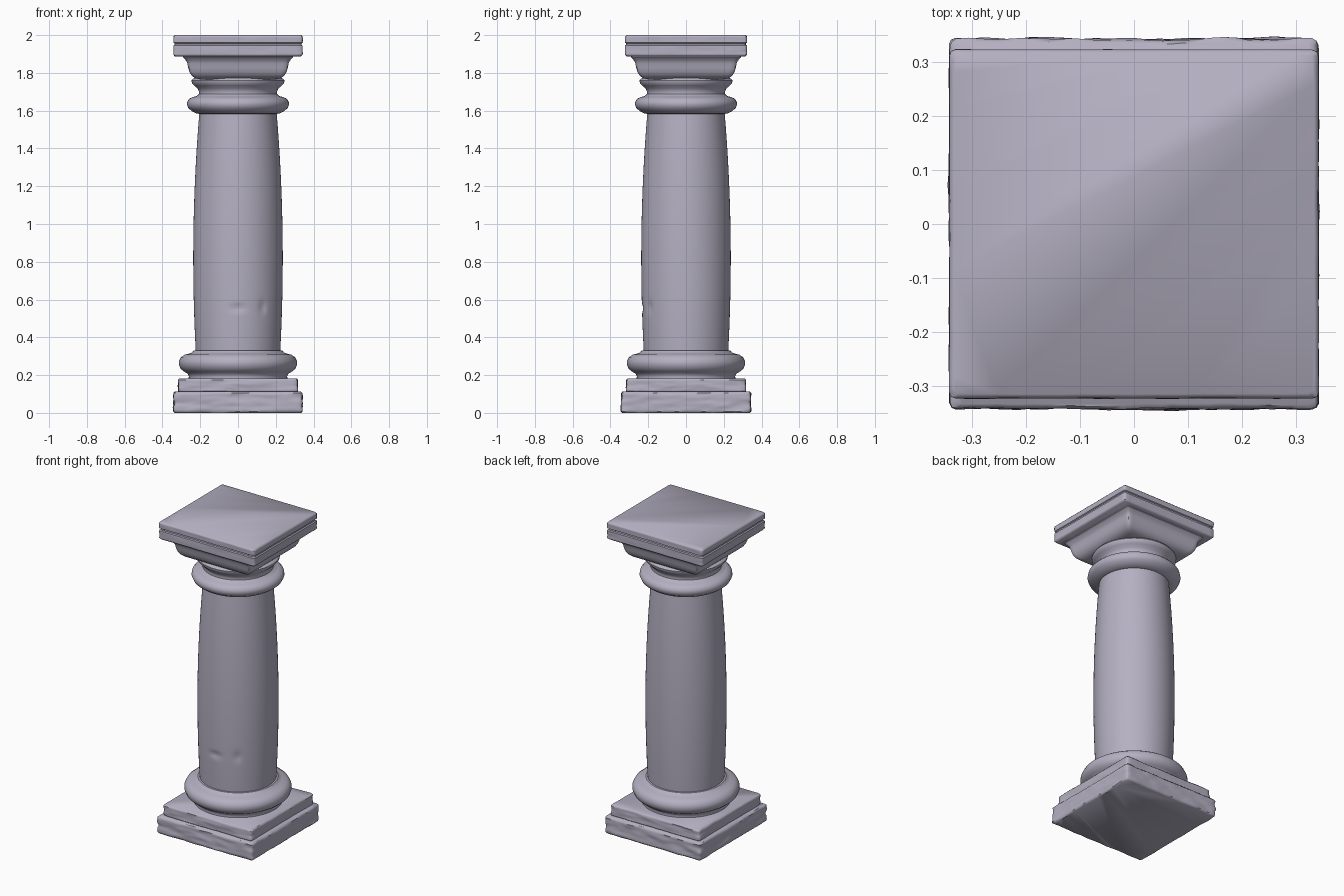
import bpy, math
from mathutils import Vector, noise

cube = bpy.data.objects.get("Cube")
if cube:
    bpy.data.objects.remove(cube, do_unlink=True)

STONE = (0.46, 0.435, 0.54, 1.0)
stone = bpy.data.materials.new("pale lilac stone")
stone.use_nodes = True
stone.diffuse_color = STONE
bsdf = stone.node_tree.nodes["Principled BSDF"]
bsdf.inputs["Base Color"].default_value = STONE
bsdf.inputs["Roughness"].default_value = 0.9


def skin(name, rings, angle=40):
    """Join equal-length rings of points into a closed, smooth-shaded solid."""
    n = len(rings[0])
    verts = [p for ring in rings for p in ring]
    faces = [(k * n + i, k * n + (i + 1) % n, (k + 1) * n + (i + 1) % n, (k + 1) * n + i)
             for k in range(len(rings) - 1) for i in range(n)]
    faces += [tuple(reversed(range(n))), tuple(range(len(verts) - n, len(verts)))]
    mesh = bpy.data.meshes.new(name)
    mesh.from_pydata(verts, [], faces)
    mesh.materials.append(stone)
    obj = bpy.data.objects.new(name, mesh)
    bpy.context.collection.objects.link(obj)
    bpy.ops.object.select_all(action="DESELECT")
    obj.select_set(True)
    bpy.context.view_layer.objects.active = obj
    bpy.ops.object.shade_smooth_by_angle(angle=math.radians(angle))
    return obj


def circle(r, z, n=96):
    return [(r * math.cos(math.tau * i / n), r * math.sin(math.tau * i / n), z)
            for i in range(n)]


def lathe(name, profile):
    return skin(name, [circle(r, z) for r, z in profile])


def square(hx, hy, z, corner=0.012, n=28, wear=0.0):
    """Rounded rectangle ring; wear pushes the sides in and out."""
    ring = []
    for k in range(4):
        a, b = (hx, hy) if k % 2 == 0 else (hy, hx)
        side = [(a, (2 * i / n - 1) * (b - corner)) for i in range(n + 1)]
        side.append((a - corner * 0.293, b - corner * 0.293))
        for x, y in side:
            for _ in range(k):
                x, y = -y, x
            p = Vector((x * 9, y * 9, z * 30))
            push = 1 + wear * (noise.noise(p) + 0.5 * noise.noise(p * 2.3))
            ring.append((x * push, y * push, z))
    return ring


def slab(name, hx, hy, z0, z1, wear=0.0, groove=None, edge=0.008, steps=10):
    """Worn square block with softened edges and an optional carved groove."""
    rings = [square(hx - edge, hy - edge, z0, wear=wear)]
    for i in range(steps + 1):
        z = z0 + edge + (z1 - z0 - 2 * edge) * i / steps
        cut = 0.007 if groove and abs(z - groove) < 0.005 else 0
        rings.append(square(hx - cut, hy - cut, z, wear=wear))
    rings.append(square(hx - edge, hy - edge, z1, wear=wear))
    return skin(name, rings, 50)


# Stepped square base
slab("lower_plinth", 0.340, 0.342, 0.0, 0.112, wear=0.018)
slab("upper_plinth", 0.316, 0.316, 0.108, 0.183, wear=0.012)

# Round base moulding
lathe("base_moulding", [
    (0.262, 0.178), (0.260, 0.195), (0.268, 0.208), (0.288, 0.220), (0.305, 0.235),
    (0.313, 0.257), (0.312, 0.275), (0.302, 0.295), (0.283, 0.308), (0.258, 0.314),
    (0.243, 0.320), (0.234, 0.330), (0.215, 0.332)])

# Swelling shaft with two shallow chips on the front
DENTS = [(0.0, 0.555, 0.035, 0.014), (0.13, 0.56, 0.014, 0.03)]
shaft_rings = []
for j in range(81):
    z = 0.32 + 1.28 * j / 80
    ring = []
    for x, y, _ in circle(0.237 - 0.055 * (z - 0.82) ** 2, z):
        depth = sum(0.011 * math.exp(-((x - dx) / w) ** 2 - ((z - dz) / h) ** 2)
                    for dx, dz, w, h in DENTS) if y < 0 else 0
        ring.append((x, y + depth, z))
    shaft_rings.append(ring)
skin("shaft", shaft_rings)

# Round collar, neck and small upper ring
lathe("collar_and_neck", [
    (0.200, 1.582), (0.222, 1.586), (0.240, 1.595), (0.262, 1.612), (0.271, 1.632),
    (0.268, 1.650), (0.255, 1.665), (0.236, 1.673), (0.218, 1.677), (0.207, 1.688),
    (0.206, 1.700), (0.214, 1.718), (0.232, 1.733), (0.244, 1.747), (0.246, 1.760),
    (0.238, 1.770), (0.218, 1.776), (0.200, 1.780)])

# Square flaring capital
skin("capital", [square(h, h, z, corner=0.015) for h, z in [
    (0.195, 1.765), (0.212, 1.768), (0.232, 1.775), (0.247, 1.788), (0.257, 1.805),
    (0.264, 1.828), (0.268, 1.850), (0.274, 1.864), (0.284, 1.875), (0.291, 1.882),
    (0.291, 1.893)]], 40)

# Square top slab with a carved line around it
slab("abacus", 0.342, 0.323, 1.888, 2.0, wear=0.004, groove=1.952, steps=24)
